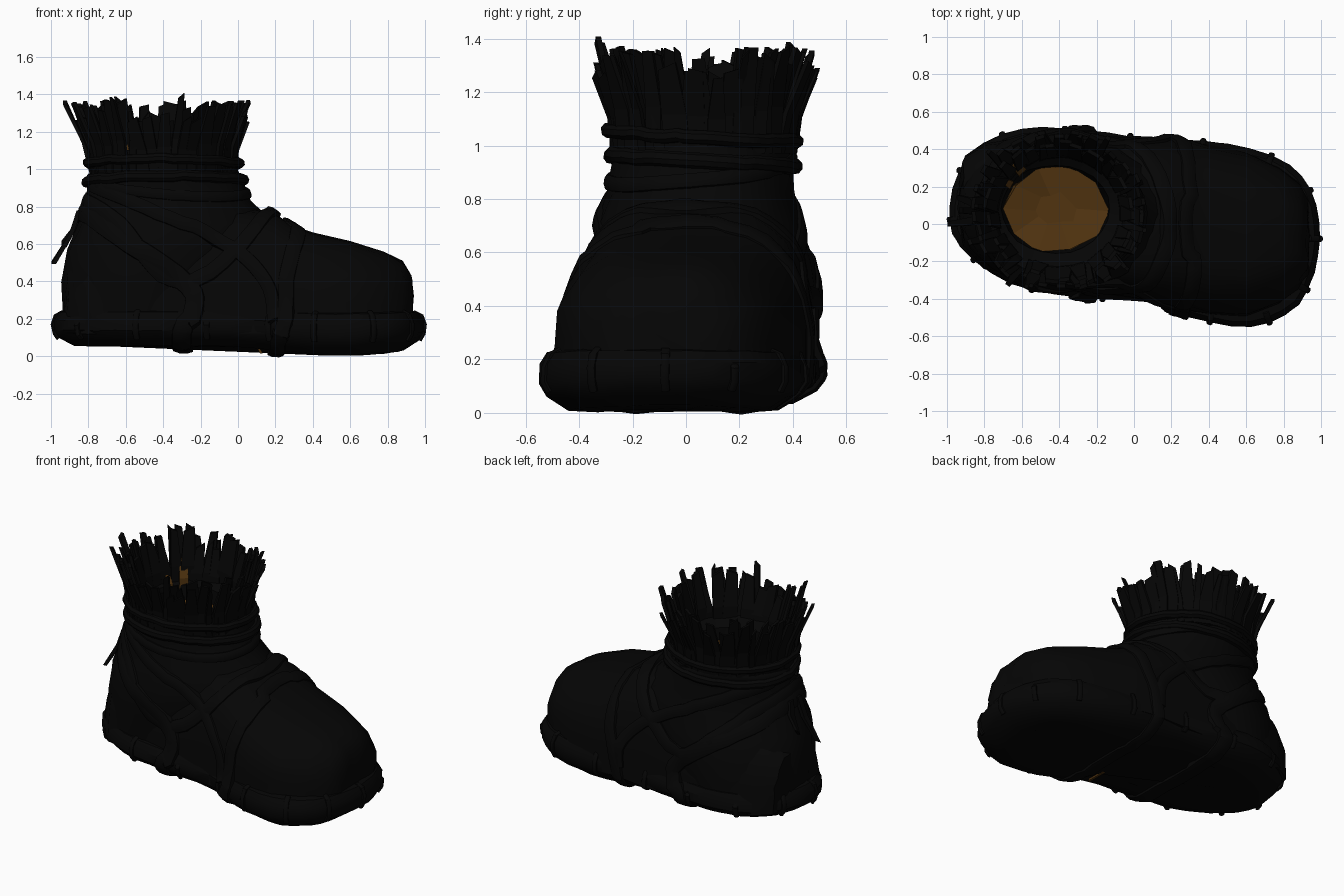
import bpy, bmesh, math, random
from mathutils import Vector
from mathutils.bvhtree import BVHTree

random.seed(4)
if "Cube" in bpy.data.objects:
    bpy.data.objects.remove(bpy.data.objects["Cube"])


def material(name, rgb):
    m = bpy.data.materials.new(name)
    m.use_nodes = True
    m.diffuse_color = (*rgb, 1)
    bsdf = m.node_tree.nodes["Principled BSDF"]
    bsdf.inputs["Base Color"].default_value = (*rgb, 1)
    bsdf.inputs["Roughness"].default_value = 0.9
    return m


BLACK = material("charred_black", (0.0016, 0.0016, 0.0016))
BROWN = material("lining_brown", (0.08, 0.033, 0.005))


def finish(name, bm, mat, smooth=True):
    bmesh.ops.recalc_face_normals(bm, faces=bm.faces)
    mesh = bpy.data.meshes.new(name)
    bm.to_mesh(mesh)
    bm.free()
    mesh.materials.append(mat)
    ob = bpy.data.objects.new(name, mesh)
    bpy.context.collection.objects.link(ob)
    if smooth:
        bpy.ops.object.select_all(action="DESELECT")
        ob.select_set(True)
        bpy.context.view_layer.objects.active = ob
        bpy.ops.object.shade_smooth_by_angle(angle=math.radians(35))
    return ob


def add_loft(bm, rings, closed=False):
    loops = [[bm.verts.new(p) for p in ring] for ring in rings]
    n = len(loops[0])
    pairs = list(zip(loops, loops[1:]))
    if closed:
        pairs.append((loops[-1], loops[0]))
    for a, b in pairs:
        for i in range(n):
            j = (i + 1) % n
            bm.faces.new((a[i], a[j], b[j], b[i]))
    if not closed:
        bm.faces.new(loops[0])
        bm.faces.new(loops[-1])


def loft(name, rings, mat=BLACK, wobble=0.0, smooth=True):
    bm = bmesh.new()
    add_loft(bm, rings)
    for v in bm.verts:
        v.co += Vector([random.uniform(-wobble, wobble) for _ in range(3)])
    return finish(name, bm, mat, smooth)


def spline(points, steps, closed=True):
    """Smooth path through the control points."""
    pts, out = [Vector(p) for p in points], []
    n = len(pts)
    at = (lambda i: pts[i % n]) if closed else (lambda i: pts[max(0, min(n - 1, i))])
    for i in range(n if closed else n - 1):
        a, b, c, d = at(i - 1), at(i), at(i + 1), at(i + 2)
        for k in range(steps):
            t = k / steps
            out.append(0.5 * (2 * b + (c - a) * t + (2 * a - 5 * b + 4 * c - d) * t * t
                              + (3 * b - a - 3 * c + d) * t ** 3))
    return out if closed else out + [pts[-1]]


def power(v, e):
    return math.copysign(abs(v) ** e, v)


# Sole: thick padded slab following the footprint
footprint = [(-.985, .1), (-.93, -.12), (-.66, -.32), (-.3, -.39), (.08, -.42), (.3, -.5),
             (.63, -.55), (.88, -.43), (.985, -.17), (.975, .1), (.83, .32), (.5, .43),
             (.1, .455), (-.25, .5), (-.6, .51), (-.88, .37)]
outline = spline([(x, y, 0) for x, y in footprint], 3)


def inset(d):
    n = len(outline)
    ring = []
    for i, p in enumerate(outline):
        t = (outline[(i + 1) % n] - outline[i - 1]).normalized()
        ring.append(p + Vector((-t.y, t.x, 0)) * d)
    return ring


def sole_sag(x):
    return 0.05 * min(1, abs(x - 0.55) / 0.6) ** 1.5


sole_rings = []
for d, z in ((.22, .003), (.11, .008), (.03, .06), (0, .11), (0, .18), (.03, .225), (.12, .24)):
    sole_rings.append([p + Vector((0, 0, z + sole_sag(p.x) * max(0.25, 1 - z * 4))) for p in inset(d)])
sole = loft("sole", sole_rings, wobble=.003)

# Foot: arched sections from heel to toe (x, right edge, left edge, height)
foot_sections = [(-.93, 0, .22, .36), (-.91, -.12, .36, .48), (-.8, -.24, .43, .58),
                 (-.55, -.31, .47, .62), (-.25, -.36, .48, .7), (0, -.4, .47, .79),
                 (.19, -.45, .46, .765), (.3, -.47, .45, .7), (.4, -.49, .43, .66),
                 (.6, -.5, .38, .615), (.78, -.43, .31, .56), (.88, -.35, .22, .51),
                 (.925, -.28, .14, .43), (.935, -.22, .08, .33)]
foot_rings = []
for x, y0, y1, top in foot_sections:
    ring = []
    round_off = .6 + .14 * max(0, min(1, x / .7))
    for k in range(17):
        a = math.pi * k / 16
        y = (y0 + y1) / 2 + (y1 - y0) / 2 * power(math.cos(a), round_off)
        ring.append((x, y, .12 + (top - .12) * abs(math.sin(a)) ** .68))
    foot_rings.append(ring)
foot = loft("foot", foot_rings, wobble=.008)


# Ankle shaft: stacked ovals, with a shallow funnel inside the mouth
def oval(x0, x1, y0, y1, z, scale=1.0, n=24):
    return [Vector(((x0 + x1) / 2 + (x1 - x0) / 2 * scale * math.cos(2 * math.pi * i / n),
                    (y0 + y1) / 2 + (y1 - y0) / 2 * scale * math.sin(2 * math.pi * i / n), z))
            for i in range(n)]


MOUTH = (-.79, -.01, -.28, .41)
WELL = (-.69, -.15, -.14, .3)
shaft_rings = [oval(-.935, -.05, -.31, .48, .2), oval(-.94, .05, -.34, .5, .4),
               oval(-.915, .16, -.36, .48, .57), oval(-.85, .19, -.33, .43, .71),
               oval(-.82, .07, -.29, .4, .83), oval(-.8, .03, -.28, .4, .92),
               oval(-.79, 0, -.27, .4, 1.0), oval(*MOUTH, 1.1),
               oval(*WELL, 1.03, 1.08), oval(*WELL, .8, 1.0)]
shaft = loft("ankle_shaft", shaft_rings, wobble=.006)

# Lining: crumpled brown pad set inside the mouth
loft("lining", [oval(*WELL, .82, 1.0, 10), oval(*WELL, .95, 1.03, 10), oval(*WELL, .92, .4, 10)],
     BROWN, wobble=.016, smooth=False)

# Wrappings lie on the combined body surface
verts, polys = [], []
for ob in (sole, foot, shaft):
    base = len(verts)
    verts += [v.co.copy() for v in ob.data.vertices]
    polys += [[base + i for i in p.vertices] for p in ob.data.polygons]
surface = BVHTree.FromPolygons(verts, polys)


def wrap(name, points, width, thick, closed=True, steps=6):
    path, normals = [], []
    for p in spline(points, steps, closed):
        hit, n, _, _ = surface.find_nearest(p)
        path.append(hit)
        normals.append(n)
    count, rings = len(path), []
    for i, p in enumerate(path):
        j, k = i - 1, (i + 1) % count
        if not closed:
            j, k = max(0, i - 1), min(count - 1, i + 1)
        n = (normals[j] + normals[i] + normals[k]).normalized()
        side = n.cross(path[k] - path[j]).normalized() * width / 2
        rings.append([p - side - n * .02, p - side * .9 + n * thick * .6, p - side * .4 + n * thick,
                      p + side * .4 + n * thick, p + side * .9 + n * thick * .6, p + side - n * .02])
    bm = bmesh.new()
    add_loft(bm, rings, closed)
    return finish(name, bm, BLACK)


def tilted_ring(z, dx, dy):
    return [p + Vector((0, 0, dx * (p.x + .4) + dy * p.y)) for p in oval(-.84, .06, -.33, .46, z, n=10)]


wrap("upper_collar_cord", tilted_ring(1.035, 0, -.05), .055, .04)
wrap("lower_collar_cord", tilted_ring(.95, .02, -.06), .06, .035)
wrap("ankle_cord", tilted_ring(.905, -.08, .1), .06, .018)
wrap("instep_strap", [(.2, -.6, .12), (.25, -.52, .4), (.34, -.25, .74), (.34, .05, .8),
                      (.3, .42, .58), (.2, .55, .15), (.2, .2, -.05), (.2, -.25, -.05)], .09, .02)
wrap("heel_strap", [(-.3, -.45, .14), (-.25, -.42, .35), (-.55, -.38, .58), (-.82, -.12, .76),
                    (-.88, .2, .76), (-.55, .5, .56), (-.25, .52, .33), (-.3, .55, .14),
                    (-.3, .3, -.02), (-.3, -.15, -.02)], .11, .022)
wrap("cross_strap", [(-.35, -.42, .4), (0, -.42, .62), (.18, -.12, .82), (.18, .15, .82),
                     (0, .47, .62), (-.3, .5, .42), (-.62, .46, .66), (-.87, .08, .84),
                     (-.65, -.3, .72)], .09, .02)
wrap("front_strap", [(-.8, -.05, .92), (-.5, -.33, .8), (-.1, -.4, .64), (.15, -.42, .4),
                     (.18, -.5, .2)], .08, .02, closed=False)
wrap("back_strap", [(-.8, .2, .92), (-.5, .45, .8), (-.1, .48, .62), (.15, .48, .4),
                    (.18, .5, .2)], .08, .02, closed=False)

# Stitches clipped around the edge of the sole
for i in range(16):
    p = outline[(i * 3 + 1) % len(outline)]
    inner = inset(.06)[(i * 3 + 1) % len(outline)]
    wrap("sole_stitch", [(p.x, p.y, .07), (p.x, p.y, .17), (inner.x, inner.y, .24)],
         .035, .015, closed=False, steps=2)


# Fringe: ragged flat strips standing out of the collar
def strip(bm, base, tip, out, width, thick):
    side = Vector((-out.y, out.x, 0))
    middle = base.lerp(tip, .45) - out * .02
    skew = Vector((0, 0, random.uniform(-.02, .02)))
    rings = []
    for p, w, s in ((base, width, 0), (middle, width, 0), (tip, width * random.uniform(.5, .8), 1)):
        a, b = side * w / 2, out * thick / 2
        rings.append([p - a - b - skew * s, p + a - b + skew * s,
                      p + a + b + skew * s, p - a + b - skew * s])
    add_loft(bm, rings)


def fringe(name, count, scale, lean):
    bm = bmesh.new()
    for i, p in enumerate(oval(*MOUTH, .97, scale, count)):
        out = Vector((p.x + .4, p.y - .065, 0)).normalized()
        turn = Vector((-out.y, out.x, 0))
        wild = random.random() < .16
        reach = lean + random.uniform(-.02, .02) + (.06 * abs(out.x) if wild else 0)
        tip = p + out * reach + turn * random.uniform(-.035, .035)
        tip.z = random.uniform(1.25, 1.37) + (.035 if wild else 0)
        strip(bm, p, tip, out, random.uniform(.035, .05) if wild else random.uniform(.065, .1), .02)
    finish(name, bm, BLACK, smooth=False)


fringe("outer_fringe", 44, .98, .075)
fringe("inner_fringe", 34, .84, .07)

# Scraps of lining caught among the fringe, and its edge under the sole
bm = bmesh.new()
for x, y, width, top in ((-.6, .28, .055, 1.19), (-.66, .21, .045, 1.12)):
    out = Vector((x + .4, y - .065, 0)).normalized()
    strip(bm, Vector((x, y, .98)), Vector((x, y, top)) + out * .05, out, width, .02)
strip(bm, Vector((.125, -.21, .014)), Vector((.125, -.21, .1)), Vector((1, 0, 0)), .14, .014)
finish("lining_scraps", bm, BROWN, smooth=False)

# Loose cord ends hanging behind the heel
bm = bmesh.new()
for y, end in ((.02, (-.985, .0, .5)), (.1, (-.93, .14, .6))):
    strip(bm, Vector((-.85, y, .78)), Vector(end), Vector((-1, 0, 0)), .04, .025)
finish("loose_cord_ends", bm, BLACK, smooth=False)
